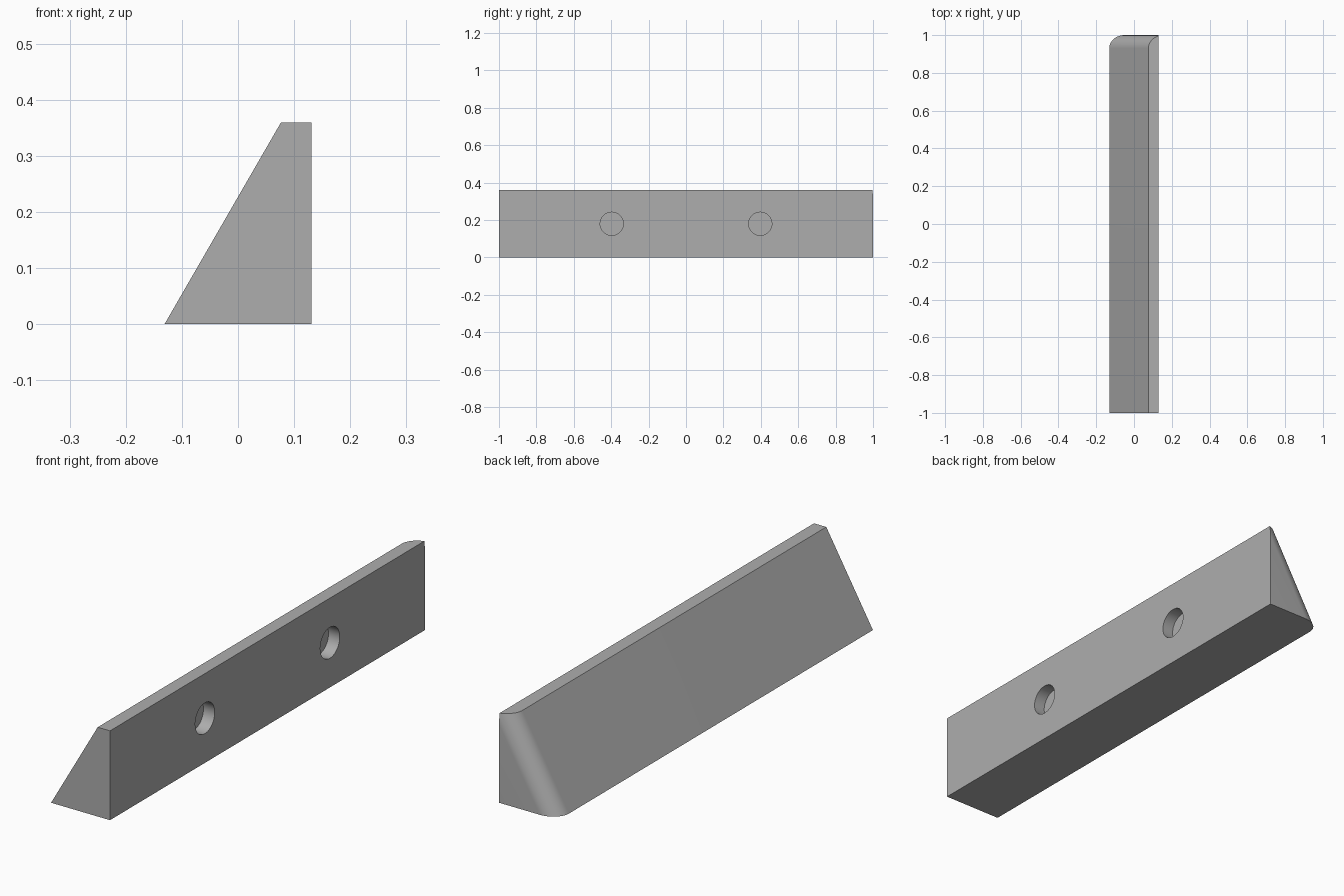
import bpy, bmesh, math
from mathutils import Matrix, Vector

cube = bpy.data.objects.get("Cube")
if cube:
    bpy.data.objects.remove(cube, do_unlink=True)

HALF_W, HALF_L, HEIGHT = 0.131, 1.0, 0.359
SHIFT = HEIGHT / math.tan(math.radians(60))
RADIUS = 0.07
HOLE_R, HOLE_DEPTH, HOLE_Y = 0.062, 0.05, 0.397

grey = bpy.data.materials.new("plain grey")
grey.use_nodes = True
colour = (0.42, 0.42, 0.42, 1)
grey.diffuse_color = colour
grey.node_tree.nodes["Principled BSDF"].inputs["Base Color"].default_value = colour


def make_object(name, bm):
    bmesh.ops.recalc_face_normals(bm, faces=bm.faces)
    mesh = bpy.data.meshes.new(name)
    bm.to_mesh(mesh)
    bm.free()
    mesh.materials.append(grey)
    obj = bpy.data.objects.new(name, mesh)
    bpy.context.collection.objects.link(obj)
    return obj


# Leaning slab with one rounded upright edge, trimmed flat on the left side
STEPS = 16
wide = RADIUS / math.sin(math.radians(60))
outline = [(0.5, HALF_L), (0.5, -HALF_L), (-HALF_W, -HALF_L)]
for i in range(STEPS + 1):
    a = math.pi / 2 * i / STEPS
    outline.append((-HALF_W + wide * (1 - math.cos(a)),
                    HALF_L - RADIUS * (1 - math.sin(a))))
bm = bmesh.new()
base = bm.faces.new([bm.verts.new((x, y, 0)) for x, y in outline])
top = bmesh.ops.extrude_face_region(bm, geom=[base])["geom"]
bmesh.ops.translate(bm, vec=Vector((SHIFT, 0, HEIGHT)),
                    verts=[g for g in top if isinstance(g, bmesh.types.BMVert)])
bmesh.ops.bisect_plane(bm, geom=bm.verts[:] + bm.edges[:] + bm.faces[:],
                       plane_co=(HALF_W, 0, 0), plane_no=(1, 0, 0), clear_outer=True)
bmesh.ops.holes_fill(bm, edges=[e for e in bm.edges if e.is_boundary], sides=0)
bar = make_object("wedge_bar", bm)

# Two blind round holes in the upright side
bm = bmesh.new()
for y in (-HOLE_Y, HOLE_Y):
    bmesh.ops.create_cone(
        bm, cap_ends=True, segments=48, radius1=HOLE_R, radius2=HOLE_R,
        depth=2 * HOLE_DEPTH,
        matrix=Matrix.Translation((HALF_W, y, HEIGHT / 2)) @ Matrix.Rotation(math.pi / 2, 4, "Y"))
cutter = make_object("hole_cutter", bm)
cutter.hide_render = True

bpy.context.view_layer.objects.active = bar
bar.select_set(True)
cut = bar.modifiers.new("holes", "BOOLEAN")
cut.operation = "DIFFERENCE"
cut.solver = "EXACT"
cut.object = cutter
bpy.ops.object.modifier_apply(modifier=cut.name)
bpy.data.objects.remove(cutter, do_unlink=True)
bpy.ops.object.shade_smooth_by_angle(angle=math.radians(25))
